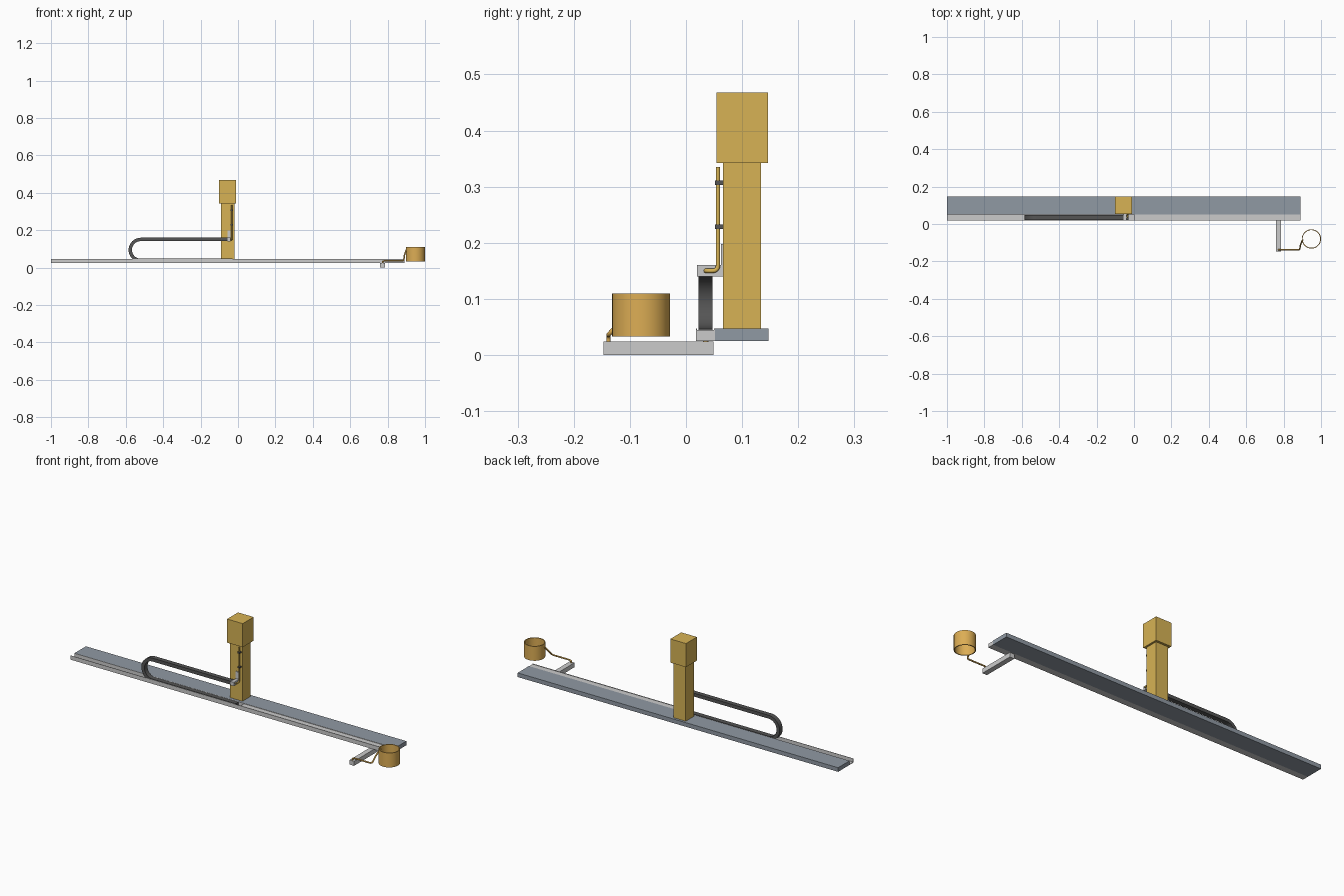
import bpy, bmesh, math
from mathutils import Vector

if "Cube" in bpy.data.objects:
    bpy.data.objects.remove(bpy.data.objects["Cube"])


def material(name, rgb):
    m = bpy.data.materials.new(name)
    m.diffuse_color = (*rgb, 1)
    m.use_nodes = True
    m.node_tree.nodes["Principled BSDF"].inputs["Base Color"].default_value = m.diffuse_color
    return m


STEEL = material("blue_grey", (0.28, 0.32, 0.37))
LIGHT = material("light_grey", (0.6, 0.6, 0.61))
DARK = material("dark_grey", (0.09, 0.09, 0.09))
GOLD = material("gold", (0.68, 0.45, 0.09))
COPPER = material("copper", (0.72, 0.42, 0.09))


def add_mesh(name, bm, mat):
    bmesh.ops.recalc_face_normals(bm, faces=bm.faces)
    me = bpy.data.meshes.new(name)
    bm.to_mesh(me)
    bm.free()
    me.materials.append(mat)
    ob = bpy.data.objects.new(name, me)
    bpy.context.collection.objects.link(ob)
    return ob


def smooth(ob):
    bpy.ops.object.select_all(action='DESELECT')
    ob.select_set(True)
    bpy.context.view_layer.objects.active = ob
    bpy.ops.object.shade_smooth_by_angle(angle=math.radians(40))


def box(name, x, y, z, mat):
    bm = bmesh.new()
    bmesh.ops.create_cube(bm, size=1)
    for v in bm.verts:
        v.co = [(r[0] + r[1]) / 2 + c * (r[1] - r[0]) for c, r in zip(v.co, (x, y, z))]
    return add_mesh(name, bm, mat)


def extrude(name, outline, direction, mat):
    bm = bmesh.new()
    face = bm.faces.new([bm.verts.new(p) for p in outline])
    new = bmesh.ops.extrude_face_region(bm, geom=[face])["geom"]
    bmesh.ops.translate(bm, vec=direction, verts=[g for g in new if isinstance(g, bmesh.types.BMVert)])
    return add_mesh(name, bm, mat)


def pipe(name, points, radius, mat, bend=0.010):
    # round every inner corner with a short quadratic bend
    pts = [Vector(p) for p in points]
    path = [pts[0]]
    for a, b, c in zip(pts, pts[1:], pts[2:]):
        s = b + (a - b).normalized() * min(bend, (a - b).length / 2)
        e = b + (c - b).normalized() * min(bend, (c - b).length / 2)
        for i in range(6):
            t = i / 5
            path.append(s * (1 - t) ** 2 + b * 2 * t * (1 - t) + e * t * t)
    path.append(pts[-1])
    cu = bpy.data.curves.new(name, 'CURVE')
    cu.dimensions = '3D'
    cu.bevel_depth = radius
    cu.bevel_resolution = 3
    cu.use_fill_caps = True
    sp = cu.splines.new('POLY')
    sp.points.add(len(path) - 1)
    for p, co in zip(sp.points, path):
        p.co = (*co, 1)
    cu.materials.append(mat)
    ob = bpy.data.objects.new(name, cu)
    bpy.context.collection.objects.link(ob)
    bpy.ops.object.select_all(action='DESELECT')
    ob.select_set(True)
    bpy.context.view_layer.objects.active = ob
    bpy.ops.object.convert(target='MESH')
    smooth(bpy.context.view_layer.objects.active)


# Base plate with the chain tray along its front: open on the left, raised on the right
box("base_plate", (-1, 0.89), (0.052, 0.147), (0.025, 0.047), STEEL)


def tray(name, x0, x1, floor):
    yz = [(0.018, 0.025), (0.052, 0.025), (0.052, 0.047), (0.050, 0.047),
          (0.050, floor), (0.020, floor), (0.020, 0.047), (0.018, 0.047)]
    extrude(name, [(x0, y, z) for y, z in yz], (x1 - x0, 0, 0), LIGHT)


tray("chain_tray", -1, 0, 0.029)
tray("raised_tray", 0, 0.89, 0.045)

# Moving column and its head
box("column", (-0.092, -0.02), (0.066, 0.134), (0.047, 0.342), GOLD)
box("column_head", (-0.102, -0.01), (0.054, 0.146), (0.342, 0.468), GOLD)

# Drag chain: long upper run, half-circle loop, lower run in the tray
cx, cz = -0.52, 0.095


def bend_points(r, n=24):
    return [(cx - r * math.sin(math.pi * i / n), 0.022, cz + r * math.cos(math.pi * i / n))
            for i in range(n + 1)]


outer, inner = bend_points(0.065), bend_points(0.047)
outline = ([(-0.055, 0.022, 0.16)] + outer + [(-0.03, 0.022, 0.03), (-0.03, 0.022, 0.048)]
           + inner[::-1] + [(-0.055, 0.022, 0.142)])
smooth(extrude("drag_chain", outline, (0, 0.025, 0), DARK))

# Bracket joining chain to column
box("chain_bracket", (-0.057, -0.039), (0.020, 0.062), (0.140, 0.160), LIGHT)
box("bracket_plate", (-0.057, -0.039), (0.062, 0.066), (0.140, 0.198), LIGHT)

# Riser pipe on the column with two clamps
pipe("riser_pipe", [(-0.033, 0.057, 0.335), (-0.033, 0.057, 0.150),
                    (-0.033, 0.035, 0.150), (-0.055, 0.035, 0.150)], 0.004, GOLD)
for i, z in enumerate((0.229, 0.307)):
    box(f"pipe_clamp_{i + 1}", (-0.039, -0.027), (0.052, 0.066), (z - 0.004, z + 0.004), DARK)

# Side arm under the tray
box("side_arm", (0.760, 0.787), (-0.147, 0.049), (0, 0.024), LIGHT)

# Supply pipe from the arm to the bucket
pipe("supply_pipe", [(0.773, -0.138, 0.012), (0.773, -0.138, 0.036), (0.886, -0.138, 0.036),
                     (0.890, -0.110, 0.068), (0.902, -0.085, 0.100)], 0.004, COPPER)
pipe("tray_outlet", [(0.773, 0.035, 0.015), (0.773, 0.035, 0.040)], 0.005, COPPER)

# Open-ended bucket
bm = bmesh.new()
n = 48
rings = []
for r, z in ((0.0515, 0.033), (0.0515, 0.110), (0.047, 0.110), (0.047, 0.033)):
    rings.append([bm.verts.new((0.9485 + r * math.cos(2 * math.pi * i / n),
                                -0.08 + r * math.sin(2 * math.pi * i / n), z)) for i in range(n)])
for k in range(4):
    a, b = rings[k], rings[(k + 1) % 4]
    for i in range(n):
        j = (i + 1) % n
        bm.faces.new((a[i], a[j], b[j], b[i]))
smooth(add_mesh("bucket", bm, COPPER))
